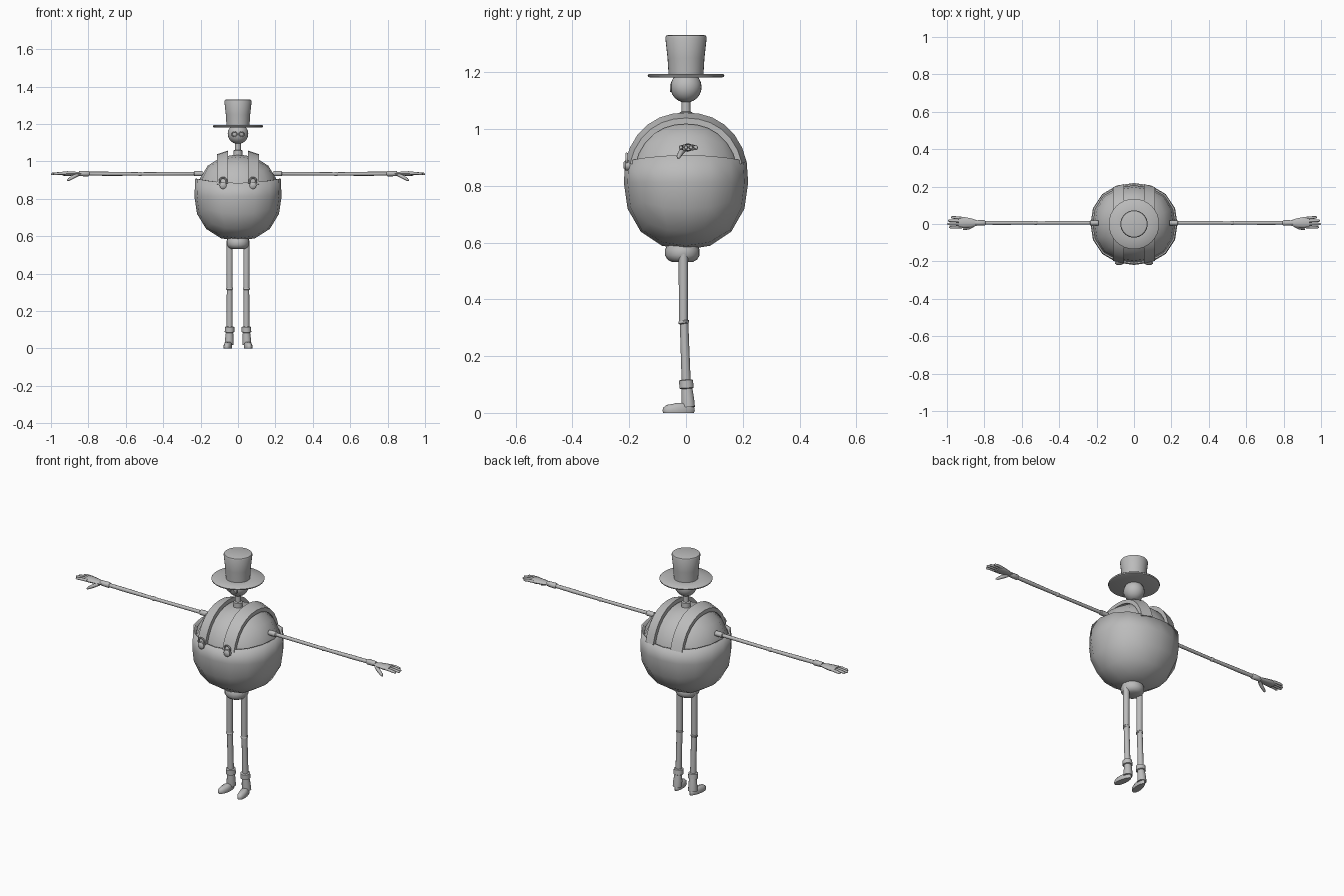
import bpy, bmesh, math
from mathutils import Vector

if "Cube" in bpy.data.objects:
    bpy.data.objects.remove(bpy.data.objects["Cube"])

grey = bpy.data.materials.new("matte_grey")
grey.diffuse_color = (0.5, 0.5, 0.5, 1)
grey.use_nodes = True
grey.node_tree.nodes["Principled BSDF"].inputs["Base Color"].default_value = grey.diffuse_color


def finish(name, bm, angle=40):
    bmesh.ops.recalc_face_normals(bm, faces=bm.faces[:])
    me = bpy.data.meshes.new(name)
    bm.to_mesh(me)
    bm.free()
    me.materials.append(grey)
    ob = bpy.data.objects.new(name, me)
    bpy.context.collection.objects.link(ob)
    bpy.ops.object.select_all(action='DESELECT')
    ob.select_set(True)
    bpy.context.view_layer.objects.active = ob
    bpy.ops.object.shade_smooth_by_angle(angle=math.radians(angle))
    return ob


def tube(name, rings, n=12, squash=(1, 1), angle=40, flat_ends=False):
    """Skin circles (x, y, z, radius) along a path, capped at both ends."""
    bm = bmesh.new()
    pts = [Vector(r[:3]) for r in rings]
    axis = (pts[-1] - pts[0]).normalized()
    ref = Vector((0, 1, 0)) if abs(axis.y) < 0.9 else Vector((0, 0, 1))
    u = axis.cross(ref).normalized()
    v = axis.cross(u)
    loops = []
    for p, r in zip(pts, rings):
        loops.append([bm.verts.new(p + u * r[3] * squash[0] * math.cos(a) + v * r[3] * squash[1] * math.sin(a))
                      for a in (2 * math.pi * i / n for i in range(n))])
    for a, b in zip(loops, loops[1:]):
        for i in range(n):
            bm.faces.new((a[i], a[(i + 1) % n], b[(i + 1) % n], b[i]))
    bm.faces.new(loops[0])
    bm.faces.new(loops[-1])
    return finish(name, bm, angle)


def ball_bm(radii, centre, cuts=3, power=2.2):
    """Slightly boxy ball made from a subdivided cube."""
    bm = bmesh.new()
    bmesh.ops.create_cube(bm, size=2)
    bmesh.ops.subdivide_edges(bm, edges=bm.edges[:], cuts=cuts, use_grid_fill=True)
    for v in bm.verts:
        p = Vector([math.tan(c * math.pi / 4) for c in v.co])
        p /= sum(abs(c) ** power for c in p) ** (1 / power)
        v.co = Vector([p[i] * radii[i] + centre[i] for i in range(3)])
    return bm


# Round torso
CZ = 0.812
finish("shirt_body", ball_bm((0.222, 0.208, 0.226), (0, 0, CZ)), 80)

# Trousers: lower half of the ball with an open rim that rises at the sides
bm = ball_bm((0.233, 0.219, 0.237), (0, 0, CZ))
for v in bm.verts:
    if v.co.z > CZ + 0.001:
        v.co.z = CZ + (v.co.z - CZ) * 2
        v.co.x *= 1.01
bmesh.ops.bisect_plane(bm, geom=bm.verts[:] + bm.edges[:] + bm.faces[:], plane_co=(0, 0, 0.885),
                       plane_no=(0, 0, 1), clear_outer=True)
for v in bm.verts:
    if v.co.z > 0.884:
        v.co.z += 0.024 * (v.co.x / 0.233) ** 2
trousers = finish("trousers", bm, 60)
mod = trousers.modifiers.new("cloth", 'SOLIDIFY')
mod.thickness = 0.009
mod.offset = -1


def strap(name, s):
    """Band that runs over the torso from front waist to back waist."""
    bm = bmesh.new()
    rows = []
    steps = 12
    for i in range(steps + 1):
        a = math.radians(17 + (163 - 17) * i / steps)
        row = []
        for x, k in ((0.053, 0.97), (0.053, 1.07), (0.112, 1.07), (0.112, 0.97)):
            f = (1 - (x / 0.235) ** 2.2) ** (1 / 2.2)
            c, d = math.cos(a), math.sin(a)
            g = k * f / (abs(c) ** 2.2 + abs(d) ** 2.2) ** (1 / 2.2)
            row.append(bm.verts.new((s * x, -0.21 * g * c, CZ + 0.234 * g * d)))
        rows.append(row)
    for a, b in zip(rows, rows[1:]):
        for j in range(4):
            bm.faces.new((a[j], a[(j + 1) % 4], b[(j + 1) % 4], b[j]))
    bm.faces.new(rows[0])
    bm.faces.new(rows[-1])
    finish(name, bm, 40)


def ring(name, centre, major, minor, n=14):
    """Upright ring facing the front."""
    bm = bmesh.new()
    k = 6
    vs = [[bm.verts.new((centre[0] + (major + minor * math.cos(b)) * math.cos(a),
                         centre[1] + minor * math.sin(b),
                         centre[2] + (major + minor * math.cos(b)) * math.sin(a)))
           for b in (2 * math.pi * j / k for j in range(k))]
          for a in (2 * math.pi * i / n for i in range(n))]
    for i in range(n):
        for j in range(k):
            bm.faces.new((vs[i][j], vs[(i + 1) % n][j], vs[(i + 1) % n][(j + 1) % k], vs[i][(j + 1) % k]))
    finish(name, bm, 60)


for s, side in ((1, "left"), (-1, "right")):
    # Strap, its buckle loop and button
    strap(side + "_strap", s)
    ring(side + "_buckle", (s * 0.08, -0.209, 0.895), 0.018, 0.005)
    tube(side + "_button", [(s * 0.08, -0.195, 0.872, 0.019), (s * 0.08, -0.214, 0.872, 0.019),
                            (s * 0.08, -0.22, 0.872, 0.011)], 10)

    # Leg, knee ring, boot cuff and boot shaft
    x = s * 0.045
    tube(side + "_thigh", [(x, -0.009, 0.56, 0.017), (x, -0.009, 0.32, 0.016)])
    tube(side + "_knee", [(x, -0.009, 0.327, 0.015), (x, -0.008, 0.323, 0.019), (x, -0.008, 0.317, 0.019),
                          (x, -0.007, 0.313, 0.014)])
    tube(side + "_shin", [(x, -0.007, 0.32, 0.015), (x, 0.001, 0.1, 0.016)])
    tube(side + "_boot_cuff", [(x, 0.000, 0.117, 0.02), (x, 0.0, 0.115, 0.025), (x, 0.002, 0.088, 0.026),
                               (x, 0.002, 0.085, 0.02)], 14)
    tube(side + "_boot_shaft", [(x, 0.003, 0.09, 0.019), (x * 1.03, 0.006, 0.05, 0.023),
                                (x * 1.06, 0.008, 0.02, 0.024)], 14)

    # Shoe: flat sole, domed toe, turned slightly outwards
    bm = bmesh.new()
    loops = []
    for z, k in ((0, 0.95), (0.008, 1), (0.02, 0.96), (0.031, 0.75), (0.035, 0.4)):
        loop = []
        for i in range(16):
            a = 2 * math.pi * i / 16
            y = -0.026 + 0.057 * k * math.cos(a)
            w = 0.021 * k * math.sin(a) * (1.05 - 2.5 * (y + 0.03))
            loop.append(bm.verts.new((s * (0.05 - 0.13 * y) + w, y, z if y > -0.04 else z * 0.9)))
        loops.append(loop)
    for a, b in zip(loops, loops[1:]):
        for i in range(16):
            bm.faces.new((a[i], a[(i + 1) % 16], b[(i + 1) % 16], b[i]))
    bm.faces.new(loops[0])
    bm.faces.new(loops[-1])
    finish(side + "_shoe", bm, 50)

    # Thin arm with shoulder socket, elbow and cuff
    az, ay = 0.935, 0.006
    tube(side + "_shoulder", [(s * 0.19, ay, az, 0.014), (s * 0.232, ay, az, 0.014), (s * 0.236, ay, az, 0.01)])
    tube(side + "_upper_arm", [(s * 0.2, ay, az, 0.010), (s * 0.525, ay, az - 0.002, 0.009)], 10)
    tube(side + "_elbow", [(s * 0.515, ay, az - 0.002, 0.008), (s * 0.52, ay, az - 0.002, 0.0115),
                           (s * 0.53, ay, az - 0.002, 0.0115), (s * 0.535, ay, az - 0.002, 0.008)], 10)
    tube(side + "_forearm", [(s * 0.525, ay, az - 0.002, 0.009), (s * 0.70, ay, az - 0.001, 0.011),
                             (s * 0.82, ay, az, 0.010)], 10)
    tube(side + "_glove_cuff", [(s * 0.795, ay, az, 0.011), (s * 0.80, ay, az, 0.015),
                                (s * 0.835, ay, az, 0.014), (s * 0.85, ay, az, 0.013)], 12)

    # Hand: flat palm, four fingers, drooping thumb
    tube(side + "_palm", [(s * 0.835, ay, az, 0.013), (s * 0.87, ay, az, 0.024), (s * 0.91, ay + 0.002, az, 0.03),
                          (s * 0.938, ay + 0.002, az, 0.027)], 12, (0.42, 1), 60)
    for i, tip in enumerate((0.978, 0.995, 1.0, 0.988)):
        y = 0.031 - 0.0155 * i
        tube(f"{side}_finger_{i + 1}", [(s * 0.92, y, az + 0.001, 0.0075), (s * 0.955, y * 1.1, az + 0.001, 0.0075),
                                        (s * (tip - 0.006), y * 1.15, az - 0.002, 0.0065),
                                        (s * tip, y * 1.15, az - 0.003, 0.003)], 8, angle=60)
    tube(side + "_thumb", [(s * 0.855, -0.005, 0.93, 0.009), (s * 0.88, -0.018, 0.918, 0.010),
                           (s * 0.905, -0.026, 0.903, 0.0075), (s * 0.914, -0.029, 0.897, 0.003)], 8, angle=60)

    # Spectacle rims
    ring(side + "_spectacle_rim", (s * 0.019, -0.053, 1.145), 0.013, 0.003)

tube("spectacle_bridge", [(-0.008, -0.055, 1.146, 0.0025), (0.008, -0.055, 1.146, 0.0025)], 6)

# Waist cup below the torso
tube("hip_cup", [(0, -0.013, 0.60, 0.05), (0, -0.013, 0.575, 0.061), (0, -0.013, 0.555, 0.061),
                 (0, -0.013, 0.54, 0.052), (0, -0.013, 0.531, 0.036)], 20)

# Neck, collar and head
tube("neck", [(0, 0, 1.02, 0.017), (0, 0, 1.115, 0.015)])
tube("collar", [(0, 0, 1.03, 0.024), (0, 0, 1.058, 0.023), (0, 0, 1.062, 0.017)], 14)
finish("head", ball_bm((0.055, 0.055, 0.055), (0, 0, 1.148), 5, 2.0), 80)

# Top hat
tube("hat_brim", [(0, 0, 1.181, 0.125), (0, 0, 1.184, 0.133), (0, 0, 1.19, 0.135), (0, 0, 1.194, 0.131),
                  (0, 0, 1.193, 0.06)], 32, angle=50)
tube("hat_crown", [(0, 0, 1.185, 0.061), (0, 0, 1.25, 0.065), (0, 0, 1.322, 0.073), (0, 0, 1.329, 0.070),
                   (0, 0, 1.331, 0.064)], 32)
